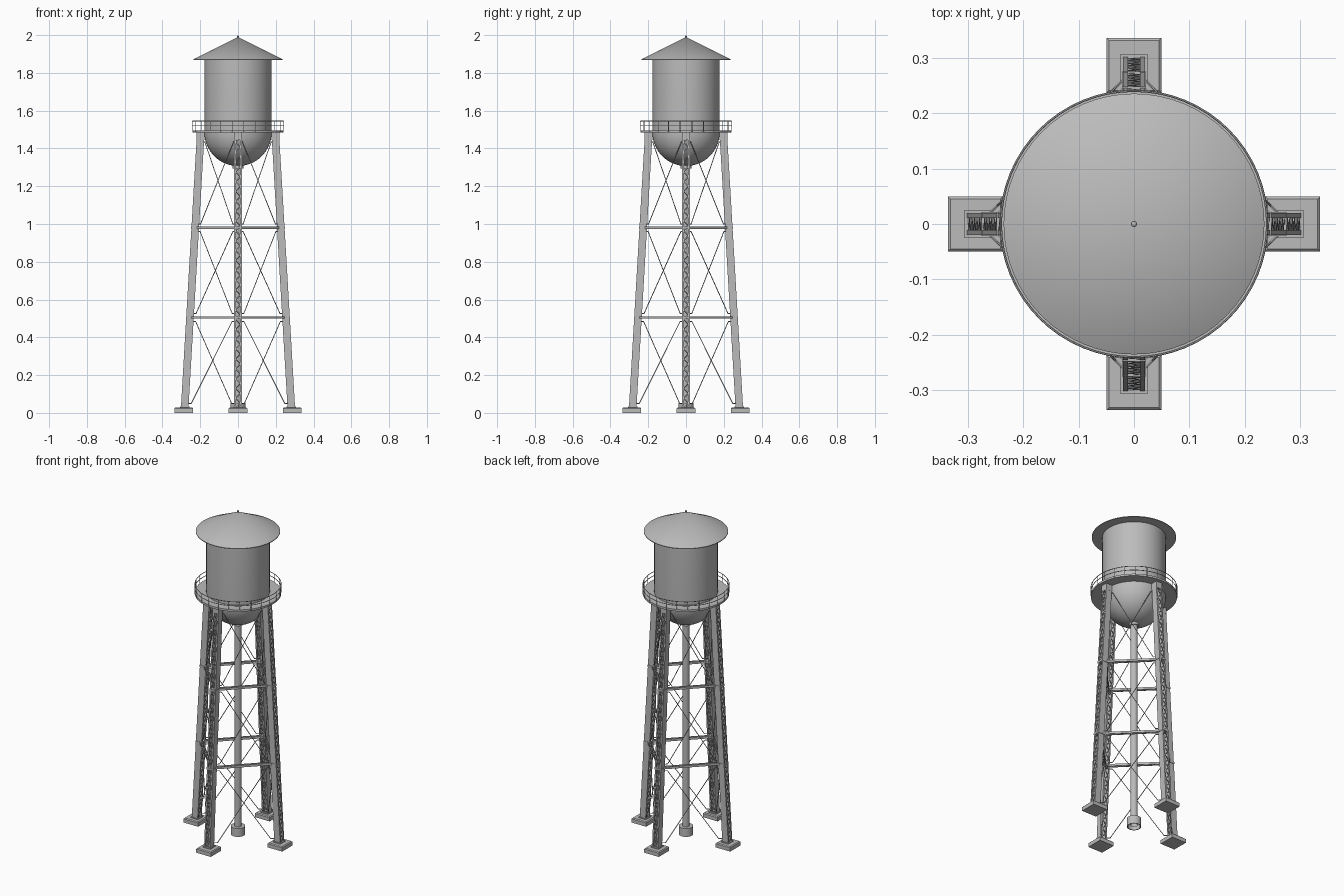
import bpy, bmesh, math
from mathutils import Vector, Matrix

cube = bpy.data.objects.get("Cube")
if cube:
    bpy.data.objects.remove(cube)

steel = bpy.data.materials.new("grey_steel")
steel.use_nodes = True
GREY = (0.5, 0.5, 0.5, 1)
steel.diffuse_color = GREY
steel.node_tree.nodes["Principled BSDF"].inputs["Base Color"].default_value = GREY

UP = Vector((0, 0, 1))
FOOT_Z, TOP_Z = 0.03, 1.485
JOINTS = [0.505, 0.98]


def finish(bm, name, smooth=False):
    bmesh.ops.recalc_face_normals(bm, faces=bm.faces)
    mesh = bpy.data.meshes.new(name)
    bm.to_mesh(mesh)
    bm.free()
    mesh.materials.append(steel)
    obj = bpy.data.objects.new(name, mesh)
    bpy.context.collection.objects.link(obj)
    if smooth:
        bpy.ops.object.select_all(action='DESELECT')
        obj.select_set(True)
        bpy.context.view_layer.objects.active = obj
        bpy.ops.object.shade_smooth_by_angle(angle=math.radians(35))
    return obj


def frame(a, b, side):
    """Matrix at the middle of a-b: z along the bar, x towards side."""
    z = (b - a).normalized()
    y = z.cross(side).normalized()
    x = y.cross(z)
    m = Matrix((x, y, z)).transposed().to_4x4()
    m.translation = (a + b) / 2
    return m


def bar(bm, a, b, side, w, d, off=(0, 0)):
    m = frame(a, b, side) @ Matrix.Translation((off[0], off[1], 0))
    m = m @ Matrix.Diagonal((w, d, (b - a).length, 1))
    bmesh.ops.create_cube(bm, size=1, matrix=m)


def rod(bm, a, b, r, sides=6):
    side = Vector((1, 0, 0)) if abs((b - a).normalized().x) < 0.9 else UP
    bmesh.ops.create_cone(bm, cap_ends=True, segments=sides, radius1=r, radius2=r,
                          depth=(b - a).length, matrix=frame(a, b, side))


def zigzag(bm, a, b, across, normal, half, steps):
    """Lacing bars running back and forth between two edges."""
    pts = [a.lerp(b, i / steps) + across * half * (1 if i % 2 else -1)
           for i in range(steps + 1)]
    for p, q in zip(pts, pts[1:]):
        bar(bm, p, q, normal, 0.002, 0.005)


def lathe(name, profile, segments=64):
    bm = bmesh.new()
    verts = [bm.verts.new((r, 0, z)) for r, z in profile]
    edges = [bm.edges.new(e) for e in zip(verts, verts[1:])]
    bmesh.ops.spin(bm, geom=verts + edges, axis=UP, cent=(0, 0, 0),
                   angle=math.tau, steps=segments)
    bmesh.ops.remove_doubles(bm, verts=bm.verts, dist=0.0001)
    return finish(bm, name, True)


def radial(k):
    a = k * math.pi / 2
    return Vector((round(math.cos(a)), round(math.sin(a)), 0))


def leg_at(k, z):
    t = (z - FOOT_Z) / (TOP_Z - FOOT_Z)
    return radial(k) * (0.282 + (0.197 - 0.282) * t) + UP * z


# Tank with a round bowl, and the conical roof with its finial
bowl = [(0.178 * math.sin(i * math.pi / 32), 1.485 - 0.178 * math.cos(i * math.pi / 32))
        for i in range(17)]
lathe("tank", bowl + [(0.178, 1.875)])
lathe("roof", [(0, 1.868), (0.236, 1.868), (0.236, 1.872), (0, 1.99)])
lathe("finial", [(0, 1.98), (0.005, 1.98), (0.005, 1.995), (0, 2.0)], 12)

# Central riser pipe and its footing ring
lathe("riser_pipe", [(0.02, 0.01), (0.02, 1.315)], 24)
lathe("riser_collar", [(0.02, 1.295), (0.028, 1.295), (0.028, 1.312), (0.02, 1.32)], 24)
lathe("riser_base", [(0.035, 0), (0.04, 0), (0.04, 0.052), (0.02, 0.052),
                     (0.02, 0.047), (0.035, 0.047), (0.035, 0)], 32)

# Walkway and railing
lathe("walkway", [(0.176, 1.484), (0.241, 1.484), (0.241, 1.496),
                  (0.176, 1.496), (0.176, 1.484)])
for name, z in (("middle_rail", 1.52), ("top_rail", 1.545)):
    ring = [(0.241 + 0.002 * math.cos(i * math.tau / 6), z + 0.002 * math.sin(i * math.tau / 6))
            for i in range(7)]
    lathe(name, ring)
bm = bmesh.new()
for i in range(24):
    a = (i + 0.5) * math.tau / 24
    p = Vector((0.241 * math.cos(a), 0.241 * math.sin(a), 1.485))
    rod(bm, p, p + UP * 0.06, 0.0018)
finish(bm, "railing_posts")

for k in range(4):
    out = radial(k)
    tangent = UP.cross(out)

    # Concrete pad with a chamfered top
    bm = bmesh.new()
    m = Matrix.Translation(out * 0.287 + UP * 0.014) @ Matrix.Diagonal((0.1, 0.1, 0.028, 1))
    bmesh.ops.create_cube(bm, size=1, matrix=m)
    top = [e for e in bm.edges if all(v.co.z > 0.02 for v in e.verts)]
    bmesh.ops.bevel(bm, geom=top, offset=0.005, segments=1, affect='EDGES')
    finish(bm, f"foot_pad_{k}")

    # Leg: two facing channels laced together on the inner and outer sides
    bm = bmesh.new()
    a, b = leg_at(k, 0.025), leg_at(k, TOP_Z)
    normal = frame(a, b, out).to_3x3().col[0]
    for s in (-1, 1):
        bar(bm, a, b, out, 0.038, 0.003, (0, s * 0.0185))
        for f in (-1, 1):
            bar(bm, a, b, out, 0.003, 0.009, (f * 0.0185, s * 0.0155))
    for f in (-1, 1):
        zigzag(bm, a + normal * f * 0.018, b + normal * f * 0.018, tangent, normal, 0.013, 56)
    # Base plate, splice collars and top bracket
    for z, h, w in ((0.03, 0.006, 0.05), (JOINTS[0], 0.012, 0.044),
                    (JOINTS[1], 0.012, 0.044), (1.465, 0.038, 0.041)):
        c = leg_at(k, z)
        bar(bm, c - UP * h / 2, c + UP * h / 2, out, w, w)
    finish(bm, f"leg_{k}")

    # Horizontal struts to the next leg: two rails with lacing
    n = (k + 1) % 4
    bm = bmesh.new()
    for z in JOINTS:
        a, b = leg_at(k, z), leg_at(n, z)
        side = (b - a).normalized().cross(UP)
        for s in (-1, 1):
            bar(bm, a, b, side, 0.003, 0.013, (s * 0.0075, 0))
        for h in (-1, 1):
            zigzag(bm, a + UP * h * 0.005, b + UP * h * 0.005, side, UP, 0.006, 20)
    finish(bm, f"strut_{k}")

    # Crossed tie rods in each of the three bays, with end lugs
    bm = bmesh.new()
    for low, high in ((0.05, 0.485), (0.525, 0.96), (1.0, 1.435)):
        for p, q in ((k, n), (n, k)):
            foot = leg_at(p, low).lerp(leg_at(n if p == k else k, low), 0.12)
            head = leg_at(q, high).lerp(leg_at(p, high), 0.12)
            rod(bm, foot, head, 0.0022)
            rod(bm, leg_at(p, low).lerp(foot, 0.5), foot, 0.0025)
            rod(bm, leg_at(q, high).lerp(head, 0.5), head, 0.0025)
    finish(bm, f"tie_rods_{k}")
